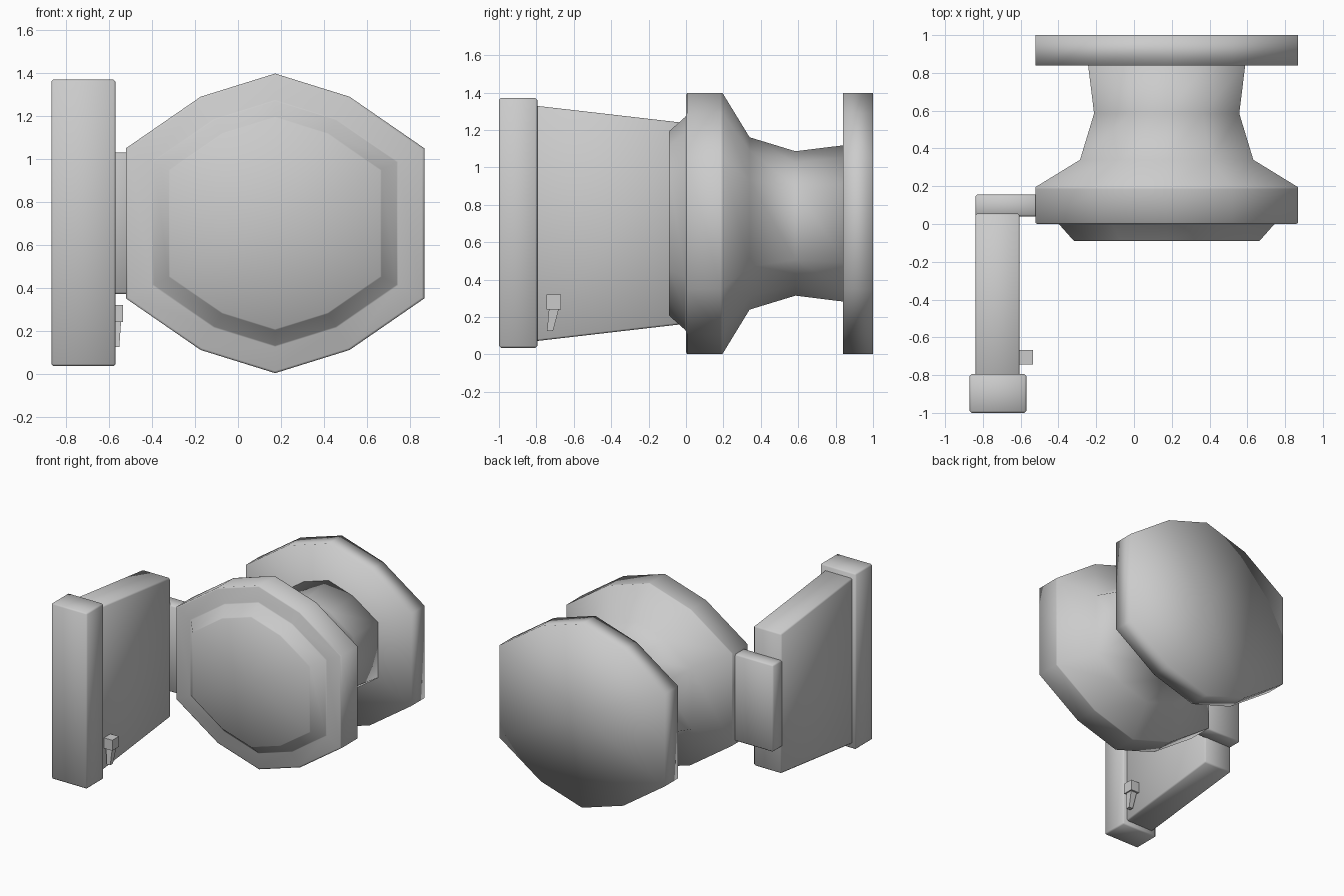
import bpy, bmesh

if "Cube" in bpy.data.objects:
    bpy.data.objects.remove(bpy.data.objects["Cube"])

CX, CZ = 0.173, 0.70
# Ten-sided cross-section of the knob, at full rim size
SECTION = [(0, .698), (.347, .59), (.695, .35), (.695, -.35), (.347, -.59),
           (0, -.698), (-.347, -.59), (-.695, -.35), (-.695, .35), (-.347, .59)]


def finish(name, bm, bevel=0.0):
    bmesh.ops.recalc_face_normals(bm, faces=bm.faces)
    for f in bm.faces:
        f.smooth = True
    me = bpy.data.meshes.new(name)
    bm.to_mesh(me)
    bm.free()
    ob = bpy.data.objects.new(name, me)
    bpy.context.collection.objects.link(ob)
    if bevel:
        mod = ob.modifiers.new("soft_edges", 'BEVEL')
        mod.width = bevel
        mod.segments = 1
        mod.limit_method = 'ANGLE'
    return ob


def knob_part(name, profile):
    """Loft the ten-sided section through (y, scale) rings and cap with fans."""
    bm = bmesh.new()
    rings = [[bm.verts.new((CX + x * s, y, CZ + z * s)) for x, z in SECTION]
             for y, s in profile]
    n = len(SECTION)
    for a, b in zip(rings, rings[1:]):
        for i in range(n):
            j = (i + 1) % n
            bm.faces.new((a[i], a[j], b[j], b[i]))
    for ring, (y, s) in ((rings[0], profile[0]), (rings[-1], profile[-1])):
        c = bm.verts.new((CX, y, CZ))
        for i in range(n):
            bm.faces.new((ring[i], ring[(i + 1) % n], c))
    return finish(name, bm)


def block(name, x, end_a, end_b, bevel=0.01):
    """Block spanning x, with a (y, z_low, z_high) rectangle at each y end."""
    bm = bmesh.new()
    a, b = [[bm.verts.new((px, y, z)) for px, z in
             ((x[0], lo), (x[1], lo), (x[1], hi), (x[0], hi))]
            for y, lo, hi in (end_a, end_b)]
    bm.faces.new(a)
    bm.faces.new(b)
    for i in range(4):
        j = (i + 1) % 4
        bm.faces.new((a[i], a[j], b[j], b[i]))
    return finish(name, bm, bevel)


# Front knob with raised front face, tapering into the waisted neck
knob_part("knob_and_neck", [(-.09, .705), (-.085, .713), (-.005, .815), (0, .825),
                            (0, .985), (.006, 1), (.185, 1), (.195, 1),
                            (.34, .66), (.585, .553), (.85, .60)])

# Rear flange
knob_part("rear_flange", [(.84, 1), (1.0, 1)])

# Face plate, tapered body and connecting arm
block("face_plate", (-.87, -.57), (-1.0, .035, 1.37), (-.795, .035, 1.37))
block("tapered_body", (-.84, -.605), (-.81, .07, 1.33), (.055, .17, 1.23))
block("connecting_arm", (-.84, -.48), (.04, .37, 1.03), (.155, .37, 1.03))

# Small catch on the inner side of the body
block("catch_block", (-.61, -.535), (-.745, .24, .32), (-.667, .24, .32), 0)

# Tapered pin hanging from the catch
bm = bmesh.new()
top, bottom = [[bm.verts.new((x, y, z)) for x, y in
                ((x0, y0), (x1, y0), (x1, y1), (x0, y1))]
               for z, x0, x1, y0, y1 in ((.242, -.595, -.545, -.733, -.68),
                                         (.125, -.585, -.553, -.743, -.711))]
bm.faces.new(top)
bm.faces.new(bottom)
for i in range(4):
    j = (i + 1) % 4
    bm.faces.new((top[i], top[j], bottom[j], bottom[i]))
pin = finish("catch_pin", bm)

# Crisp edges on the small catch parts
for ob in (pin, bpy.data.objects["catch_block"]):
    for p in ob.data.polygons:
        p.use_smooth = False
